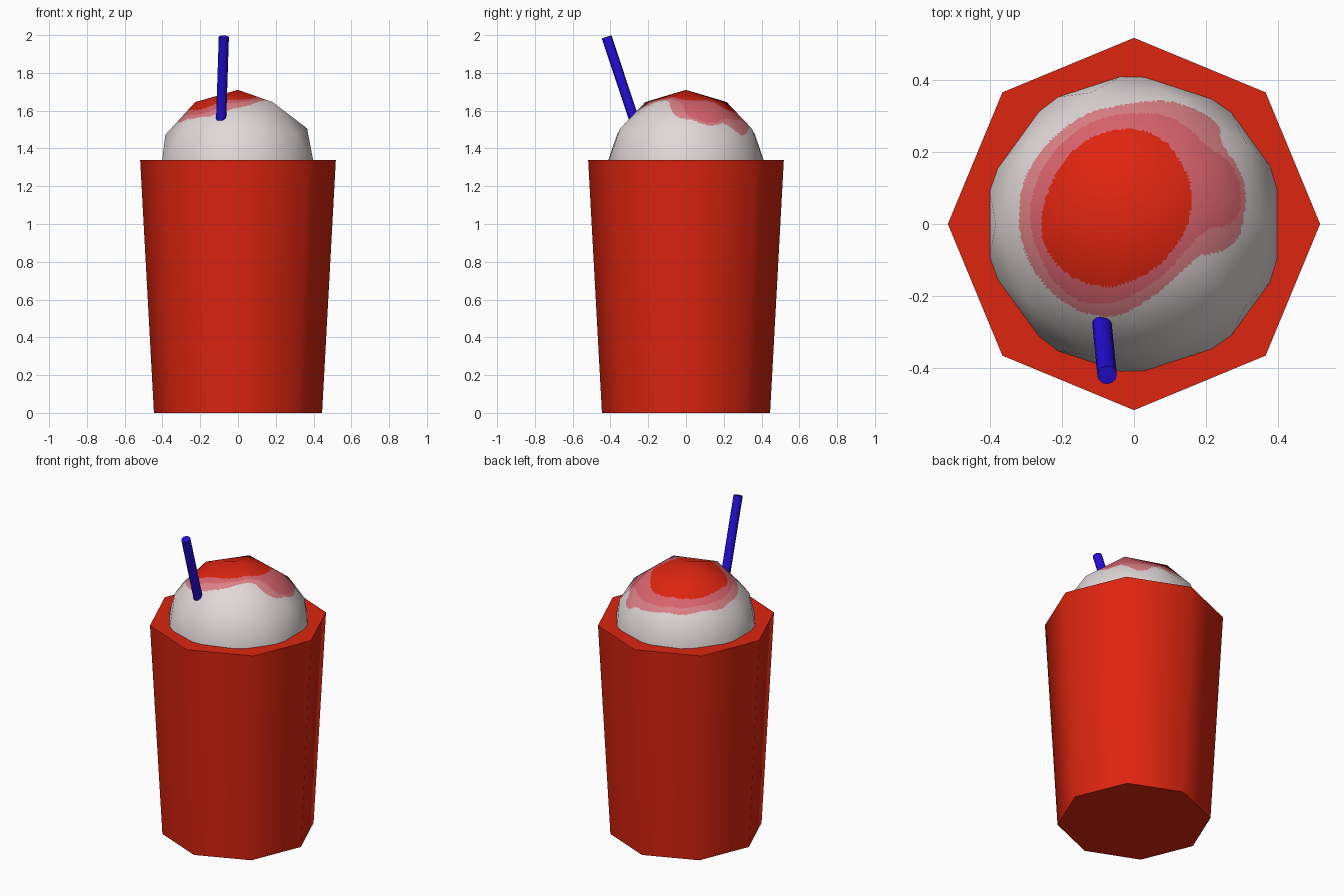
import bpy, bmesh, math
from mathutils import Matrix, Vector

if "Cube" in bpy.data.objects:
    bpy.data.objects.remove(bpy.data.objects["Cube"])


def material(name, rgb):
    m = bpy.data.materials.new(name)
    m.diffuse_color = (*rgb, 1)
    m.use_nodes = True
    m.node_tree.nodes["Principled BSDF"].inputs["Base Color"].default_value = m.diffuse_color
    return m


red = material("cup red", (0.72, 0.018, 0.005))
pink = material("syrup pink", (0.69, 0.125, 0.155))
light_pink = material("pale syrup pink", (0.72, 0.22, 0.24))
cream = material("cream white", (0.76, 0.69, 0.69))
blue = material("straw blue", (0.02, 0.004, 0.72))


def add_object(name, bm, mats, smooth_angle=None):
    mesh = bpy.data.meshes.new(name)
    bm.to_mesh(mesh)
    bm.free()
    for m in mats:
        mesh.materials.append(m)
    ob = bpy.data.objects.new(name, mesh)
    bpy.context.collection.objects.link(ob)
    if smooth_angle:
        bpy.ops.object.select_all(action='DESELECT')
        ob.select_set(True)
        bpy.context.view_layer.objects.active = ob
        bpy.ops.object.shade_smooth_by_angle(angle=math.radians(smooth_angle))
    return ob


# Cup: closed octagonal taper
bm = bmesh.new()
bmesh.ops.create_cone(bm, cap_ends=True, segments=8, radius1=0.445, radius2=0.518,
                      depth=1.34, matrix=Matrix.Translation((0, 0, 0.67)))
add_object("cup", bm, [red], 60)

# Straw: thin leaning cylinder, lower end inside the cream
top, low = Vector((-0.075, -0.42, 1.99)), Vector((-0.096, -0.207, 1.35))
axis = top - low
bm = bmesh.new()
bmesh.ops.create_cone(bm, cap_ends=True, segments=12, radius1=0.027, radius2=0.027,
                      depth=axis.length,
                      matrix=Matrix.Translation((top + low) / 2)
                      @ axis.to_track_quat('Z', 'Y').to_matrix().to_4x4())
add_object("straw", bm, [blue], 60)

# Syrup outlines on the cream, seen from above (hundredths of a unit)
red_edge = [(-26.4, 0.5), (-22.8, 13.6), (-13.6, 24.2), (-1.1, 27.2), (8.6, 23.9),
            (14.7, 15), (16.4, 6.7), (14.2, -3), (7.2, -11.7), (-1.1, -16.4),
            (-9.4, -18), (-19.2, -14.2), (-24.7, -7.2)]
pink_edge = [(-29.7, 0.5), (-27.5, 12.2), (-22, 21.1), (-12.2, 28.9), (-1.1, 31.1),
             (8.6, 30.6), (15.6, 26.7), (20.3, 21.4), (26.1, 18.3), (29.4, 12.2),
             (30, 5.3), (28, 0.6), (25.3, -0.8), (20.6, -1.1), (16.9, -4.4),
             (8.6, -14.2), (-1.1, -20.6), (-9.4, -22.8), (-17.8, -20.6), (-24.7, -13.3)]
pale_edge = [(-32.5, 0.5), (-31.1, 12.2), (-24.7, 22.5), (-13.6, 31.1), (-1.1, 33.6),
             (8.6, 34.7), (18.3, 31.7), (24, 27.5), (24, 22.5), (29.4, 15.6), (31.4, 8),
             (30.3, -0.3), (28, -5.8), (22.5, -8.4), (18.3, -8.3), (15.6, -11.4),
             (7.2, -18.9), (-1.1, -24.4), (-6.7, -26.1), (-15, -24.7),
             (-23.3, -19.2), (-29.7, -10.6)]


def rounded(pts, rounds=2):
    # Corner cutting gives the outlines a soft curve
    for _ in range(rounds):
        new = []
        for a, b in zip(pts, pts[1:] + pts[:1]):
            for t in (0.25, 0.75):
                new.append((a[0] + (b[0] - a[0]) * t, a[1] + (b[1] - a[1]) * t))
        pts = new
    return pts


def inside(x, y, pts):
    hit = False
    for (ax, ay), (bx, by) in zip(pts, pts[1:] + pts[:1]):
        if (ay > y) != (by > y) and x < ax + (y - ay) * (bx - ax) / (by - ay):
            hit = not hit
    return hit


# Cream dome: low-poly ball, facets cut finely so the syrup can follow its outlines
centre = Vector((0, 0, 1.28))
bm = bmesh.new()
bmesh.ops.create_icosphere(bm, subdivisions=2, radius=0.43,
                           matrix=Matrix.Translation(centre) @ Matrix.Rotation(math.pi, 4, 'Z'))
bmesh.ops.delete(bm, geom=[f for f in bm.faces if f.calc_center_median().z < 1.2],
                 context='FACES')
bmesh.ops.subdivide_edges(bm, edges=bm.edges[:], cuts=23, use_grid_fill=True)
outlines = [rounded(e) for e in (red_edge, pink_edge, pale_edge)]
for f in bm.faces:
    f.smooth = True
    c = f.calc_center_median()
    f.material_index = 3
    if c.z > 1.45:
        for i, edge in enumerate(outlines):
            if inside(c.x * 100, c.y * 100, edge):
                f.material_index = i
                break
dome = add_object("cream_dome", bm, [red, pink, light_pink, cream])
# Round shading over the flat facets
dome.data.normals_split_custom_set_from_vertices(
    [(v.co - centre).normalized() for v in dome.data.vertices])
